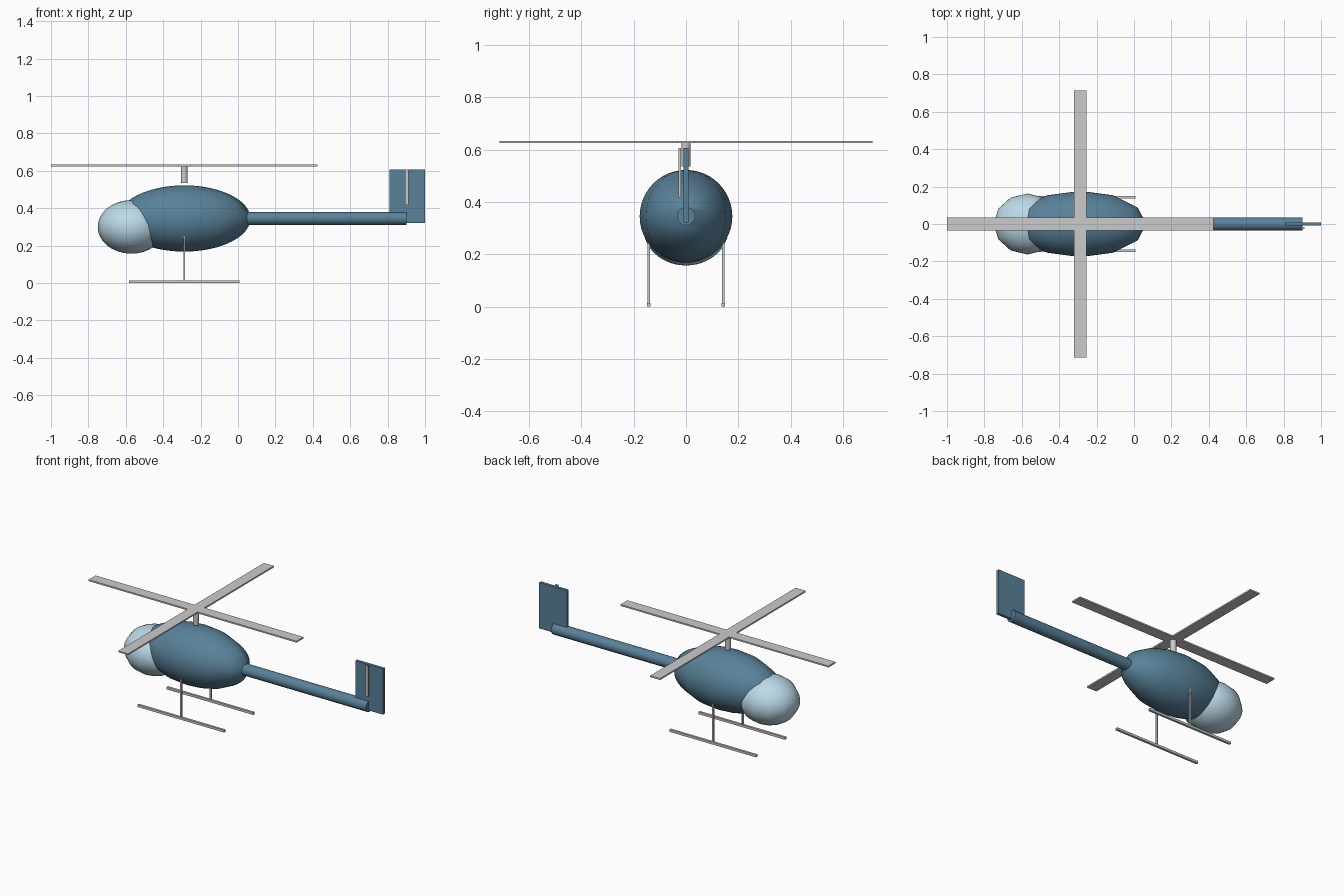
import bpy, math

if "Cube" in bpy.data.objects:
    bpy.data.objects.remove(bpy.data.objects["Cube"])

CX = -0.2875      # rotor / fuselage axis
BODY_Z = 0.345


def material(name, rgb):
    m = bpy.data.materials.new(name)
    m.diffuse_color = (*rgb, 1)
    m.use_nodes = True
    m.node_tree.nodes["Principled BSDF"].inputs["Base Color"].default_value = m.diffuse_color
    return m


blue = material("body_blue", (0.10, 0.22, 0.32))
glass = material("glass_blue", (0.50, 0.70, 0.80))


def finish(name, mat=None, smooth=None):
    o = bpy.context.object
    o.name = name
    bpy.ops.object.transform_apply(location=False, rotation=True, scale=True)
    if mat:
        o.data.materials.append(mat)
    if smooth:
        bpy.ops.object.shade_smooth_by_angle(angle=math.radians(smooth))
    return o


def box(name, x, y, z, mat=None):
    """Box from (min, max) ranges."""
    r = (x, y, z)
    bpy.ops.mesh.primitive_cube_add(size=1, location=[(a + b) / 2 for a, b in r])
    bpy.context.object.scale = [b - a for a, b in r]
    return finish(name, mat)


def ellipsoid(name, loc, radii, mat):
    bpy.ops.mesh.primitive_uv_sphere_add(segments=12, ring_count=24, radius=1, location=loc)
    bpy.context.object.scale = radii
    return finish(name, mat, 50)


def cylinder(name, loc, r, length, rot=(0, 0, 0), mat=None):
    bpy.ops.mesh.primitive_cylinder_add(vertices=16, radius=r, depth=length,
                                        location=loc, rotation=rot)
    return finish(name, mat, 40)


# Body and cockpit bubble
ellipsoid("fuselage", (CX, 0, BODY_Z), (0.354, 0.177, 0.177), blue)
ellipsoid("cockpit_glass", (-0.57, 0, 0.30), (0.18, 0.163, 0.143), glass)

# Tail
cylinder("tail_boom", (0.465, 0, BODY_Z), 0.035, 0.87, (0, math.pi / 2, 0), blue)
box("tail_fin", (0.81, 1.0), (-0.009, 0.009), (0.322, 0.606), blue)
box("tail_rotor", (0.893, 0.911), (-0.028, -0.019), (0.416, 0.606))

# Main rotor
cylinder("rotor_mast", (CX, 0, 0.582), 0.0175, 0.094)
L, W = 0.7125, 0.034
for name, hx, hy in (("rotor_blade_long", L, W), ("rotor_blade_cross", W, L)):
    box(name, (CX - hx, CX + hx), (-hy, hy), (0.624, 0.633))

# Landing gear, mirrored left and right
for side, s in (("left", 1), ("right", -1)):
    y = s * 0.1425
    box(side + "_skid", (-0.584, 0.009), (y - 0.007, y + 0.007), (0, 0.0145))
    box(side + "_strut", (CX - 0.005, CX + 0.005), (y - 0.005, y + 0.005), (0.007, 0.27))
